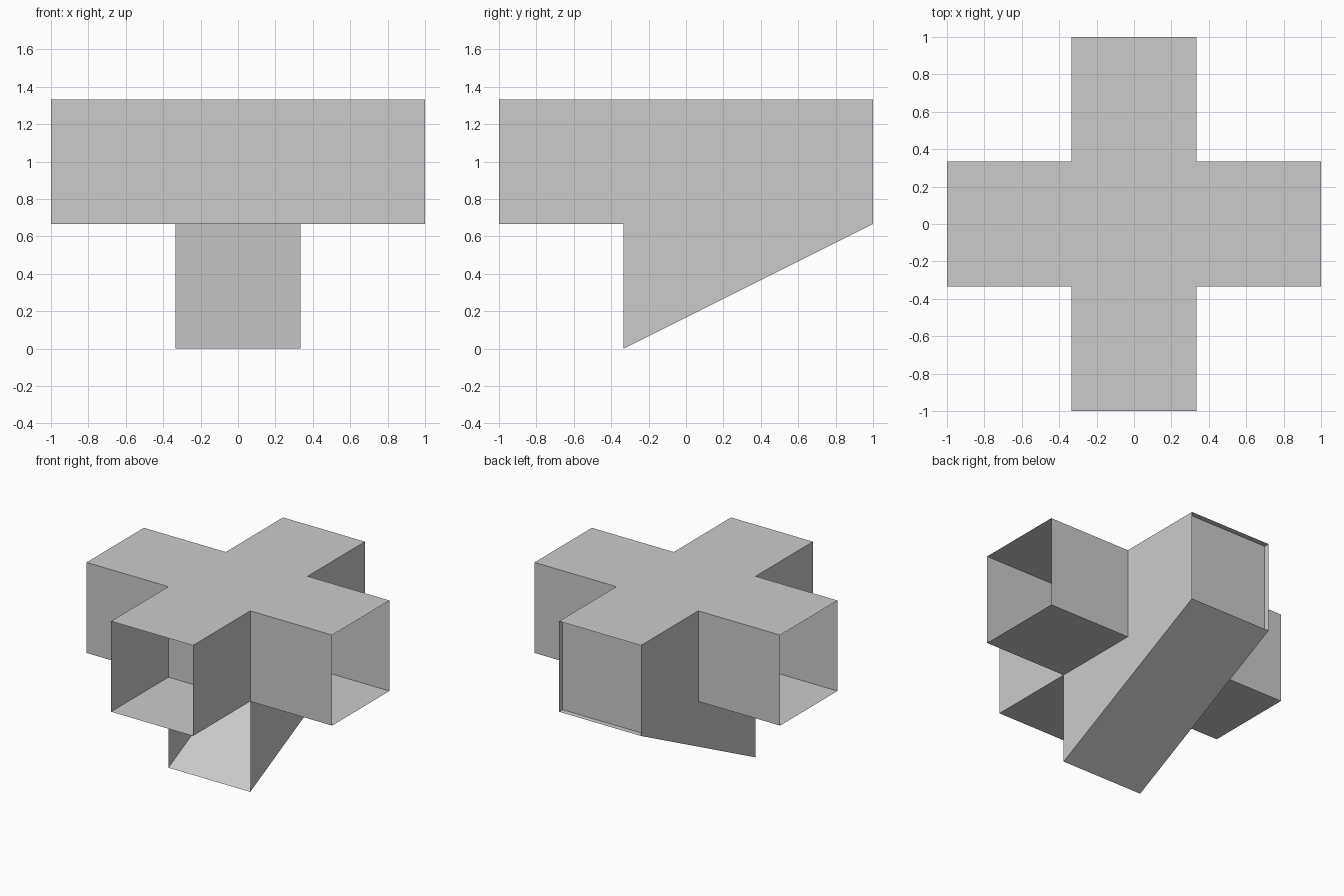
import bpy, bmesh
from math import pi
from mathutils import Matrix, Vector

if "Cube" in bpy.data.objects:
    bpy.data.objects.remove(bpy.data.objects["Cube"])

W = 1 / 3            # half width of an arm
L = 1.0              # arm reach
Z0, Z1 = 2 / 3, 4 / 3  # floor and ceiling of the arms
RECESS = 0.04        # depth of the closed back panel


def make_part(name, faces, angle=0.0):
    """Thin-walled part from flat panels, turned about z."""
    bm = bmesh.new()
    for pts in faces:
        bm.faces.new([bm.verts.new(p) for p in pts])
    bmesh.ops.remove_doubles(bm, verts=bm.verts, dist=1e-4)
    bmesh.ops.transform(bm, matrix=Matrix.Rotation(angle, 4, 'Z'), verts=bm.verts)
    mesh = bpy.data.meshes.new(name)
    bm.to_mesh(mesh)
    bm.free()
    obj = bpy.data.objects.new(name, mesh)
    bpy.context.collection.objects.link(obj)
    return obj


def side_wall(x):
    pts = [(x, -L, Z0), (x, -W, Z0), (x, -W, Z1), (x, -L, Z1)]
    return pts if x > 0 else pts[::-1]


def end_panel(y):
    return [(-W, y, Z0), (W, y, Z0), (W, y, Z1), (-W, y, Z1)]


# Four arms: open channels modelled facing front, then turned into place
for i, name in enumerate(("front_arm", "right_arm", "back_arm", "left_arm")):
    panel_y = -L + RECESS if name == "back_arm" else -W
    floor = [(-W, -L, Z0), (-W, -W, Z0), (W, -W, Z0), (W, -L, Z0)]
    make_part(name, [side_wall(-W), side_wall(W), floor, end_panel(panel_y)], i * pi / 2)

# Cross-shaped lid over all arms
quarter = [Vector((-W, -W, Z1)), Vector((-W, -L, Z1)), Vector((W, -L, Z1))]
outline = [Matrix.Rotation(i * pi / 2, 3, 'Z') @ p for i in range(4) for p in quarter]
make_part("lid", [outline])

# Floor of the centre block
make_part("centre_floor", [[(-W, -W, Z0), (-W, W, Z0), (W, W, Z0), (W, -W, Z0)]])

# Sloping chute underneath, open at the front
left = [(-W, -W, Z0), (-W, -W, 0), (-W, L, Z0)]
right = [(W, y, z) for _, y, z in left]
slope = [left[1], left[2], right[2], right[1]]
make_part("chute", [left[::-1], right, slope])
